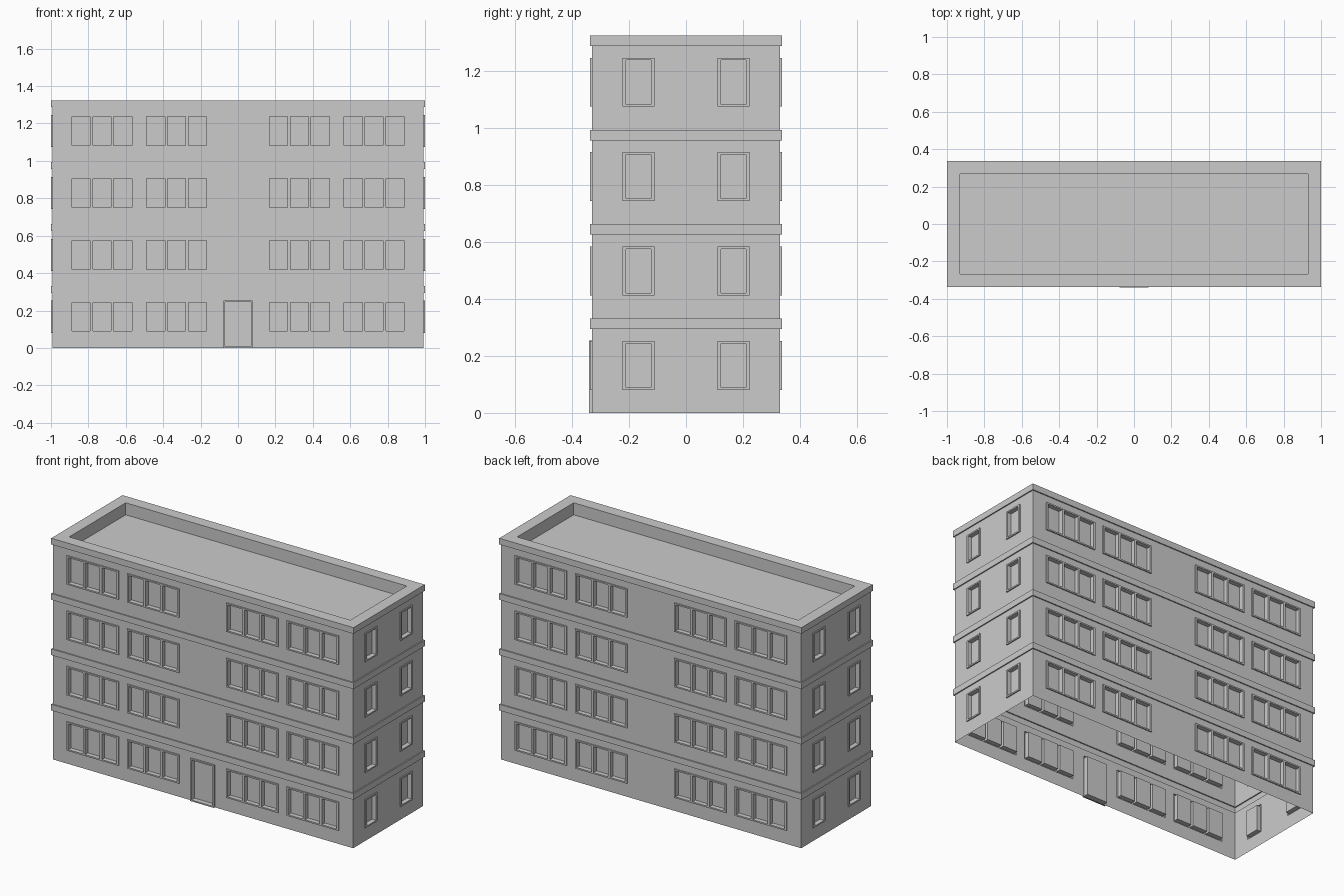
import bpy
import bmesh

if "Cube" in bpy.data.objects:
    bpy.data.objects.remove(bpy.data.objects["Cube"])

STOREY, FLOORS = 0.331, 4
BAND = 0.037                # height of each string course
HX, HY = 0.993, 0.330       # wall half sizes
OUT, REC = 0.007, -0.02     # frame projection, pane recess


def finish(bm, name):
    bmesh.ops.remove_doubles(bm, verts=bm.verts, dist=1e-5)
    me = bpy.data.meshes.new(name)
    bm.to_mesh(me)
    bm.free()
    ob = bpy.data.objects.new(name, me)
    bpy.context.collection.objects.link(ob)


def relief(bm, place, half, z0, z1, feats):
    """Wall sheet with raised / recessed rectangles (u0, u1, z0, z1, depth)."""
    us = sorted({round(v, 5) for f in feats for v in f[:2]} | {-half, half})
    zs = sorted({round(v, 5) for f in feats for v in f[2:4]} | {z0, z1})
    nu, nz = len(us) - 1, len(zs) - 1

    def height(i, j):
        h = 0.0
        if 0 <= i < nu and 0 <= j < nz:
            u, z = (us[i] + us[i + 1]) / 2, (zs[j] + zs[j + 1]) / 2
            for a, b, c, d, e in feats:
                if a < u < b and c < z < d:
                    h = e
        return h

    def quad(*pts):
        bm.faces.new([bm.verts.new(place(*p)) for p in pts])

    for i in range(nu):
        for j in range(nz):
            a, b, c, d, h = us[i], us[i + 1], zs[j], zs[j + 1], height(i, j)
            quad((a, c, h), (b, c, h), (b, d, h), (a, d, h))
            left, low = height(i - 1, j), height(i, j - 1)
            if left != h:
                quad((a, c, left), (a, c, h), (a, d, h), (a, d, left))
            if low != h:
                quad((a, c, low), (b, c, low), (b, c, h), (a, c, h))


def window(centre, panes, base):
    """One frame holding a row of recessed panes."""
    w, pitch = (0.097, 0.1115) if panes == 3 else (0.088, 0)
    half = (panes - 1) / 2 * pitch + w / 2
    feats = [(centre - half - 0.012, centre + half + 0.012, base + 0.081, base + 0.2525, OUT)]
    for k in range(panes):
        u = centre + (k - (panes - 1) / 2) * pitch
        feats.append((u - w / 2, u + w / 2, base + 0.0895, base + 0.244, REC))
    return feats


def rings(name, loops, cap=False):
    """Rectangular rings (half x, half y, z) joined in order."""
    bm = bmesh.new()
    prev = None
    for x, y, z in loops:
        cur = [bm.verts.new(p) for p in ((-x, -y, z), (x, -y, z), (x, y, z), (-x, y, z))]
        if prev:
            for k in range(4):
                n = (k + 1) % 4
                bm.faces.new((prev[k], prev[n], cur[n], cur[k]))
        prev = cur
    if cap:
        bm.faces.new(prev)
    finish(bm, name)


# Four walls with their windows and the front door
long_wall = [(c, 3) for c in (-0.728, -0.328, 0.328, 0.728)]
short_wall = [(c, 1) for c in (-0.167, 0.167)]
door = [(-0.078, 0.078, 0.0, 0.254, 0.010), (-0.070, 0.070, 0.008, 0.246, REC)]
walls = {
    "front_wall": (lambda u, z, d: (u, -HY - d, z), HX, long_wall),
    "back_wall": (lambda u, z, d: (-u, HY + d, z), HX, long_wall),
    "right_wall": (lambda u, z, d: (HX + d, u, z), HY, short_wall),
    "left_wall": (lambda u, z, d: (-HX - d, -u, z), HY, short_wall),
}
for name, (place, half, layout) in walls.items():
    bm = bmesh.new()
    for floor in range(FLOORS):
        base = floor * STOREY
        feats = [f for c, n in layout for f in window(c, n, base)]
        if name == "front_wall" and floor == 0:
            feats += door
        relief(bm, place, half, base, base + STOREY - BAND, feats)
    finish(bm, name)

# Projecting band above each storey; the top one turns into the parapet and roof
for floor in range(1, FLOORS + 1):
    top = floor * STOREY
    loops = [(HX, HY, top - BAND), (HX + OUT, HY + OUT, top - BAND), (HX + OUT, HY + OUT, top)]
    if floor < FLOORS:
        rings(f"floor_band_{floor}", loops + [(HX, HY, top)])
    else:
        rings("parapet_and_roof", loops + [(0.93, 0.267, top), (0.93, 0.267, top - 0.072)], cap=True)
